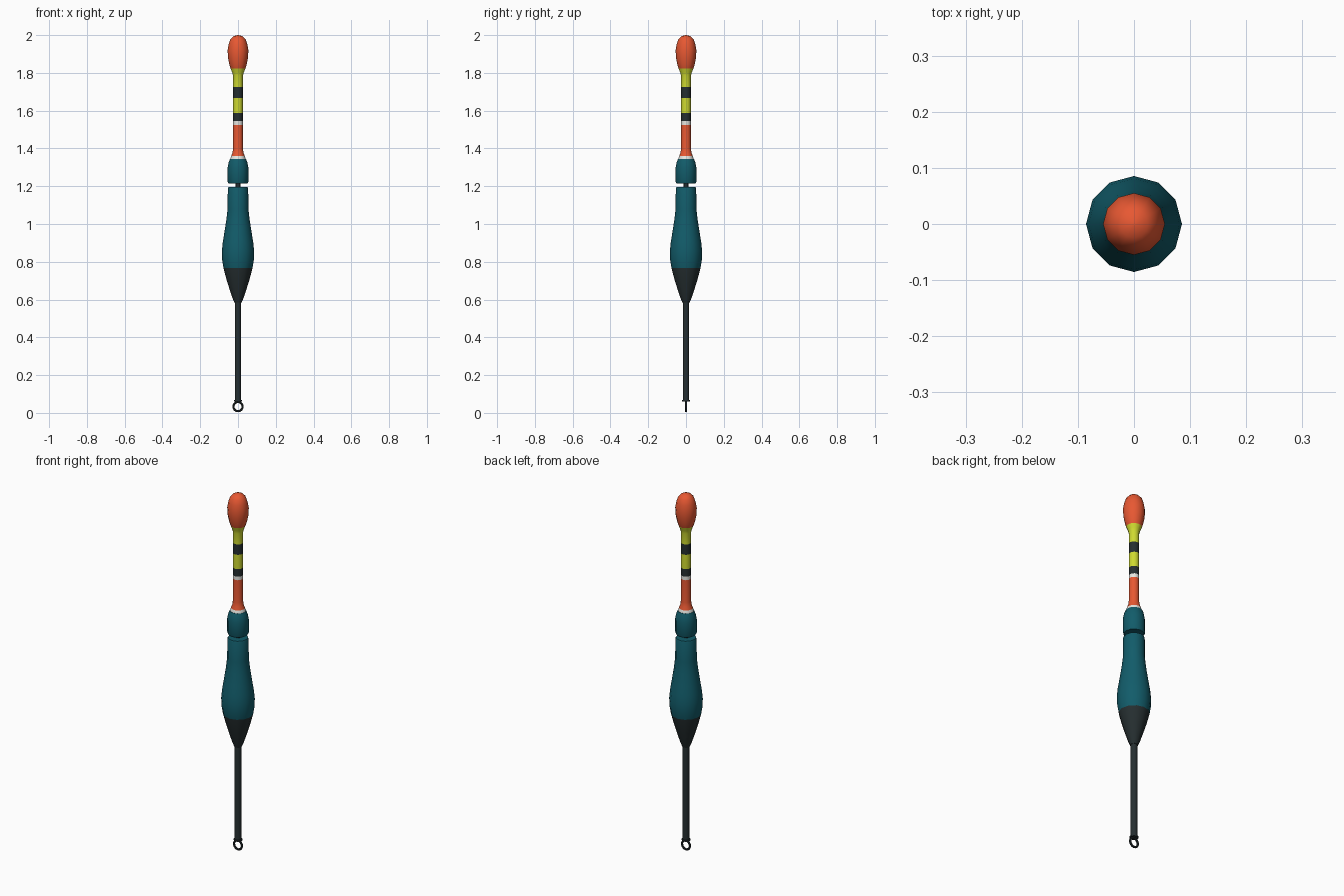
import bpy, math

if "Cube" in bpy.data.objects:
    bpy.data.objects.remove(bpy.data.objects["Cube"])

def mat(name, c):
    m = bpy.data.materials.new(name)
    m.diffuse_color = (*c, 1)
    m.use_nodes = True
    m.node_tree.nodes["Principled BSDF"].inputs["Base Color"].default_value = m.diffuse_color
    return m

ORANGE = mat("orange", (0.82, 0.10, 0.033))
YELLOW = mat("yellow", (0.62, 0.70, 0.03))
TEAL = mat("teal", (0.006, 0.107, 0.144))
DARK = mat("charcoal", (0.019, 0.028, 0.03))
WHITE = mat("white", (0.82, 0.82, 0.78))

def smooth(ob):
    bpy.context.view_layer.objects.active = ob
    ob.select_set(True)
    bpy.ops.object.shade_smooth_by_angle(angle=math.radians(40))
    ob.select_set(False)

def lathe(name, profile, bands, sides=12):
    """profile: (radius, z) from the top down; bands: (lowest z, material) from the top down."""
    verts, faces = [], []
    for r, z in profile:
        for i in range(sides):
            a = 2 * math.pi * i / sides
            verts.append((r * math.cos(a), r * math.sin(a), z))
    for k in range(len(profile) - 1):
        for i in range(sides):
            j = (i + 1) % sides
            a, b = k * sides, (k + 1) * sides
            faces.append((a + i, b + i, b + j, a + j))
    faces.append(tuple(range(sides)))
    last = (len(profile) - 1) * sides
    faces.append(tuple(reversed(range(last, last + sides))))
    me = bpy.data.meshes.new(name)
    me.from_pydata(verts, [], faces)
    ob = bpy.data.objects.new(name, me)
    bpy.context.collection.objects.link(ob)
    mats = []
    for _, m in bands:
        if m not in mats:
            mats.append(m)
    for m in mats:
        me.materials.append(m)
    # colour by height
    for p in me.polygons:
        m = next((m for low, m in bands if p.center.z > low), bands[-1][1])
        p.material_index = mats.index(m)
    smooth(ob)
    return ob

# antenna with bulb tip and painted bands
lathe("antenna", [(0.004, 2.0), (0.025, 1.994), (0.040, 1.979), (0.049, 1.953),
                  (0.055, 1.92), (0.053, 1.88), (0.046, 1.845), (0.039, 1.822),
                  (0.031, 1.803), (0.026, 1.785), (0.026, 1.725), (0.026, 1.667),
                  (0.026, 1.587), (0.026, 1.545), (0.026, 1.525), (0.026, 1.40),
                  (0.029, 1.378), (0.036, 1.36), (0.040, 1.345)],
      [(1.822, ORANGE), (1.725, YELLOW), (1.667, DARK), (1.587, YELLOW),
       (1.545, DARK), (1.525, WHITE), (1.36, ORANGE), (0, WHITE)])

# upper collar
lathe("collar", [(0.042, 1.345), (0.050, 1.325), (0.055, 1.297),
                 (0.055, 1.224), (0.051, 1.215)], [(0, TEAL)])

# thin neck between collar and body
lathe("neck", [(0.012, 1.22), (0.012, 1.19)], [(0, DARK)])

# main body, teal above and charcoal below
lathe("body", [(0.051, 1.195), (0.054, 1.188), (0.055, 1.08), (0.062, 1.02),
               (0.073, 0.95), (0.081, 0.90), (0.0855, 0.855), (0.084, 0.81),
               (0.077, 0.768), (0.062, 0.71), (0.045, 0.655), (0.030, 0.61),
               (0.020, 0.585)], [(0.768, TEAL), (0, DARK)])

# stem and its end cap
lathe("stem", [(0.017, 0.60), (0.017, 0.06)], [(0, DARK)])
lathe("stem_cap", [(0.022, 0.068), (0.022, 0.06)], [(0, DARK)])

# line eyelet
bpy.ops.mesh.primitive_torus_add(major_radius=0.0245, minor_radius=0.0058, major_segments=20,
                                 minor_segments=8, location=(0, 0, 0.0335),
                                 rotation=(math.pi / 2, 0, 0))
eye = bpy.context.object
eye.name = "line_eyelet"
eye.data.materials.append(DARK)
smooth(eye)
